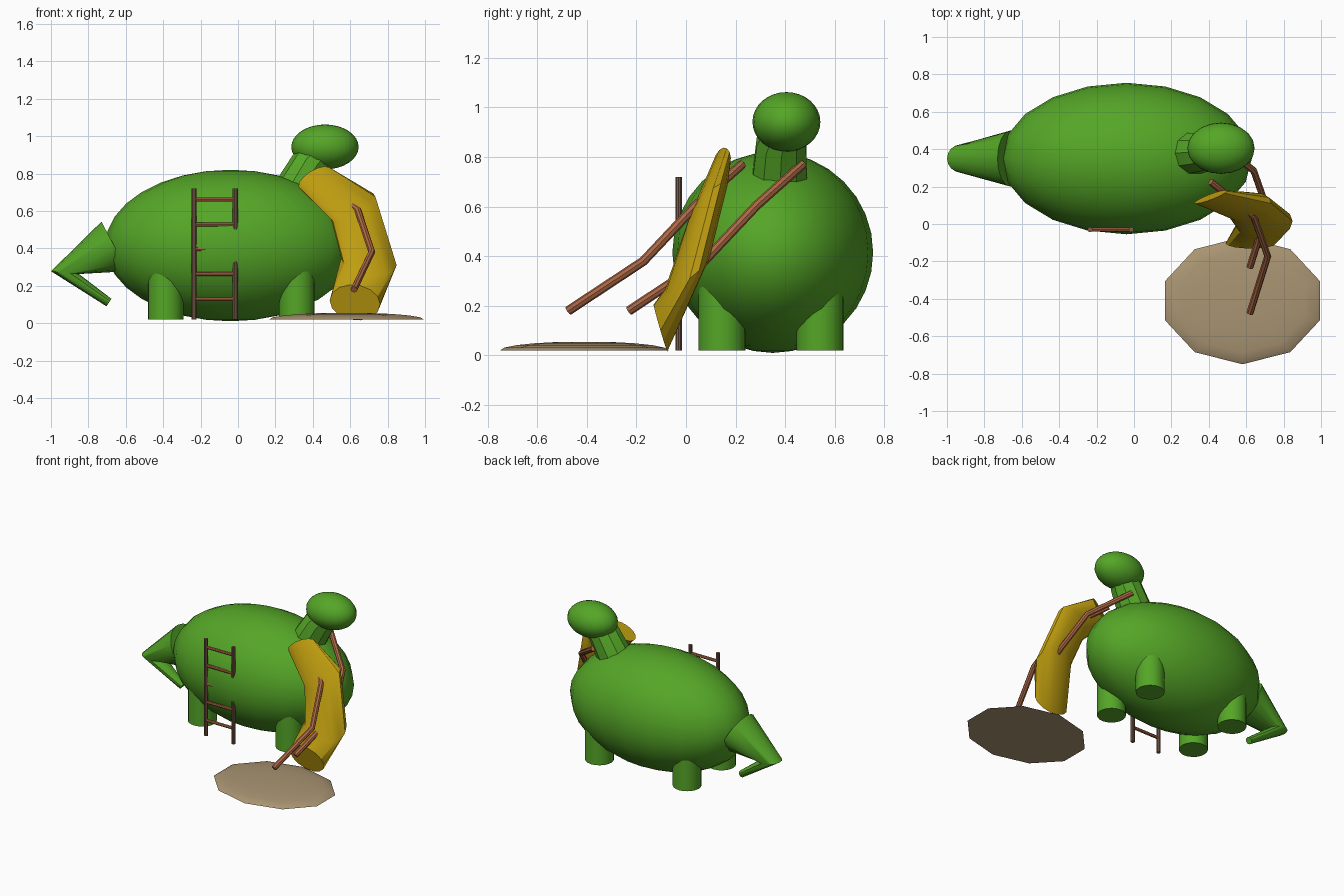
import bpy, bmesh
from math import sin, cos, pi, radians
from mathutils import Vector, Matrix

default = bpy.data.objects.get("Cube")
if default:
    bpy.data.objects.remove(default, do_unlink=True)


def material(name, rgb):
    m = bpy.data.materials.new(name)
    m.use_nodes = True
    m.diffuse_color = (*rgb, 1)
    m.node_tree.nodes["Principled BSDF"].inputs["Base Color"].default_value = (*rgb, 1)
    return m


GREEN = material("leaf green", (0.09, 0.38, 0.02))
YELLOW = material("mustard yellow", (0.52, 0.34, 0.005))
SAND = material("sand", (0.40, 0.30, 0.17))
RUST = material("rust brown", (0.42, 0.14, 0.06))
WOOD = material("dark wood", (0.20, 0.11, 0.07))


def finish(name, bm, mat, angle=32):
    bmesh.ops.recalc_face_normals(bm, faces=bm.faces)
    me = bpy.data.meshes.new(name)
    bm.to_mesh(me)
    bm.free()
    me.materials.append(mat)
    me.polygons.foreach_set("use_smooth", [True] * len(me.polygons))
    me.set_sharp_from_angle(angle=radians(angle))
    ob = bpy.data.objects.new(name, me)
    bpy.context.collection.objects.link(ob)
    return ob


def loft(name, rings, mat, n, start=0.0, angle=32):
    """Skin elliptical rings given as (centre, half axis, half axis)."""
    bm = bmesh.new()
    loops = []
    for c, w, t in rings:
        c, w, t = Vector(c), Vector(w), Vector(t)
        angles = [start + 2 * pi * i / n for i in range(n)]
        loops.append([bm.verts.new(c + w * cos(a) + t * sin(a)) for a in angles])
    for a, b in zip(loops, loops[1:]):
        for i in range(n):
            j = (i + 1) % n
            bm.faces.new((a[i], a[j], b[j], b[i]))
    bm.faces.new(loops[0])
    bm.faces.new(loops[-1])
    return finish(name, bm, mat, angle)


def tube(name, path, radii, mat, n=8, ref=(0, 1, 0)):
    """Round tube along a path, one radius per point."""
    pts = [Vector(p) for p in path]
    rings = []
    for i, p in enumerate(pts):
        along = (pts[min(i + 1, len(pts) - 1)] - pts[max(i - 1, 0)]).normalized()
        side = along.cross(Vector(ref)).normalized()
        rings.append((p, side * radii[i], along.cross(side) * radii[i]))
    return loft(name, rings, mat, n)


def ellipsoid(name, centre, size, mat):
    bm = bmesh.new()
    bmesh.ops.create_uvsphere(bm, u_segments=20, v_segments=16, radius=1,
                              matrix=Matrix.Translation(centre) @ Matrix.Diagonal((*size, 1)))
    return finish(name, bm, mat, 60)


# Animal: body, head, neck, tail and legs
ellipsoid("body", (-0.04, 0.35, 0.415), (0.67, 0.405, 0.405), GREEN)
ellipsoid("head", (0.465, 0.405, 0.942), (0.18, 0.137, 0.12), GREEN)
tube("neck", [(0.28, 0.375, 0.66), (0.39, 0.385, 0.855), (0.46, 0.4, 0.93)],
     [0.12, 0.105, 0.08], GREEN, 10)
tube("tail", [(-0.66, 0.35, 0.41), (-0.925, 0.35, 0.27), (-0.69, 0.35, 0.11)],
     [0.15, 0.075, 0.024], GREEN, 16)
for side, x in (("right", -0.387), ("left", 0.315)):
    for end, y in (("front", 0.145), ("back", 0.54)):
        tube(f"{side}_{end}_leg", [(x, y, 0.02), (x, y, 0.3)], [0.095] * 2, GREEN, 20)

# Slide: a flattened, bending chute
loft("slide", [
    ((0.41, 0.145, 0.775), (0.075, 0.02, 0.06), (0.045, 0.03, -0.02)),
    ((0.615, 0.09, 0.62), (0.12, 0.02, 0.055), (0, 0.075, 0.055)),
    ((0.70, 0.005, 0.33), (0.148, 0.01, -0.02), (0, 0.09, 0.07)),
    ((0.625, -0.103, 0.11), (0.135, 0, -0.01), (0, 0.028, -0.095)),
], YELLOW, 14)

# Two bent handrails, the second set back from the first
for name, dy in (("front_handrail", 0), ("back_handrail", 0.245)):
    path = [(0.41, 0.225, 0.77), (0.64, 0.04, 0.605), (0.715, -0.172, 0.38), (0.62, -0.475, 0.18)]
    tube(name, [(x, y + dy, z) for x, y, z in path], [0.019] * 4, RUST, 8, (1, 0, 0))

# Ladder against the flank
LEFT, RIGHT, Y = -0.015, -0.235, -0.03
for name, x in (("left_ladder_rail", LEFT), ("right_ladder_rail", RIGHT)):
    tube(name, [(x, Y, 0.02), (x, Y, 0.72)], [0.014] * 2, WOOD, 10)
for i in range(5):
    z = 0.13 + 0.1325 * i
    tube(f"ladder_rung_{i + 1}", [(RIGHT, Y, z), (LEFT, Y, z)], [0.011] * 2, RUST, 8)

# Sand patch: a low ten-sided mound
mound = []
for k in range(5):
    a = k * pi / 10
    r = cos(a)
    mound.append(((0.58, -0.41, 0.02 + 0.036 * sin(a)), (0.435 * r, 0, 0), (0, 0.34 * r, 0)))
loft("sand_patch", mound, SAND, 10, pi / 2, 60)
